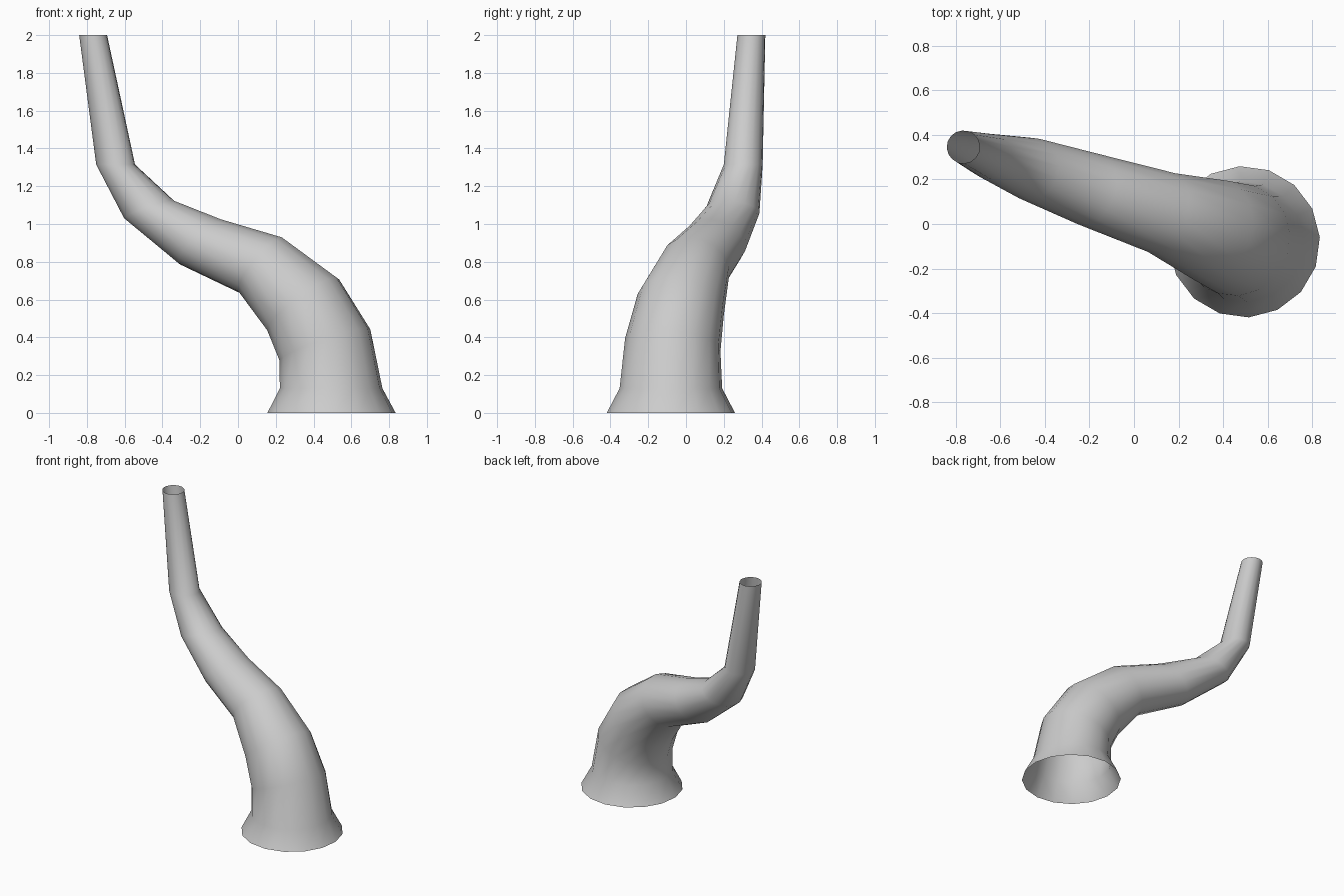
import bpy, bmesh, math
from mathutils import Matrix, Vector

if "Cube" in bpy.data.objects:
    bpy.data.objects.remove(bpy.data.objects["Cube"])

SIDES = 16
PHASE = math.radians(3.5)
HEADING = math.radians(160)   # direction in which the horn leans
AXIS = Vector((-math.sin(HEADING), math.cos(HEADING), 0))

# ring centre x, y, z, radius, lean in degrees
RINGS = [
    (0.495, -0.08, 0.0, 0.34, 0),
    (0.493, -0.08, 0.13, 0.272, 0),
    (0.46, -0.07, 0.36, 0.255, 20.5),
    (0.345, -0.028, 0.572, 0.235, 38.5),
    (0.125, 0.051, 0.78, 0.187, 53),
    (-0.198, 0.155, 0.905, 0.165, 46.5),
    (-0.47, 0.249, 1.076, 0.141, 20.5),
    (-0.648, 0.303, 1.315, 0.103, 0),
    (-0.767, 0.346, 2.0, 0.074, 0),
]

# Curved tapering tube, open at the flared base and at the tip
bm = bmesh.new()
loops = []
for x, y, z, r, lean in RINGS:
    rot = Matrix.Rotation(math.radians(lean), 3, AXIS)
    ring = []
    for i in range(SIDES):
        a = PHASE + math.tau * i / SIDES
        p = rot @ Vector((r * math.cos(a), r * math.sin(a), 0))
        ring.append(bm.verts.new(p + Vector((x, y, z))))
    loops.append(ring)
for low, high in zip(loops, loops[1:]):
    for i in range(SIDES):
        j = (i + 1) % SIDES
        bm.faces.new((low[i], low[j], high[j], high[i])).smooth = True

mesh = bpy.data.meshes.new("curved_horn")
bm.to_mesh(mesh)
bm.free()
horn = bpy.data.objects.new("curved_horn", mesh)
bpy.context.collection.objects.link(horn)
